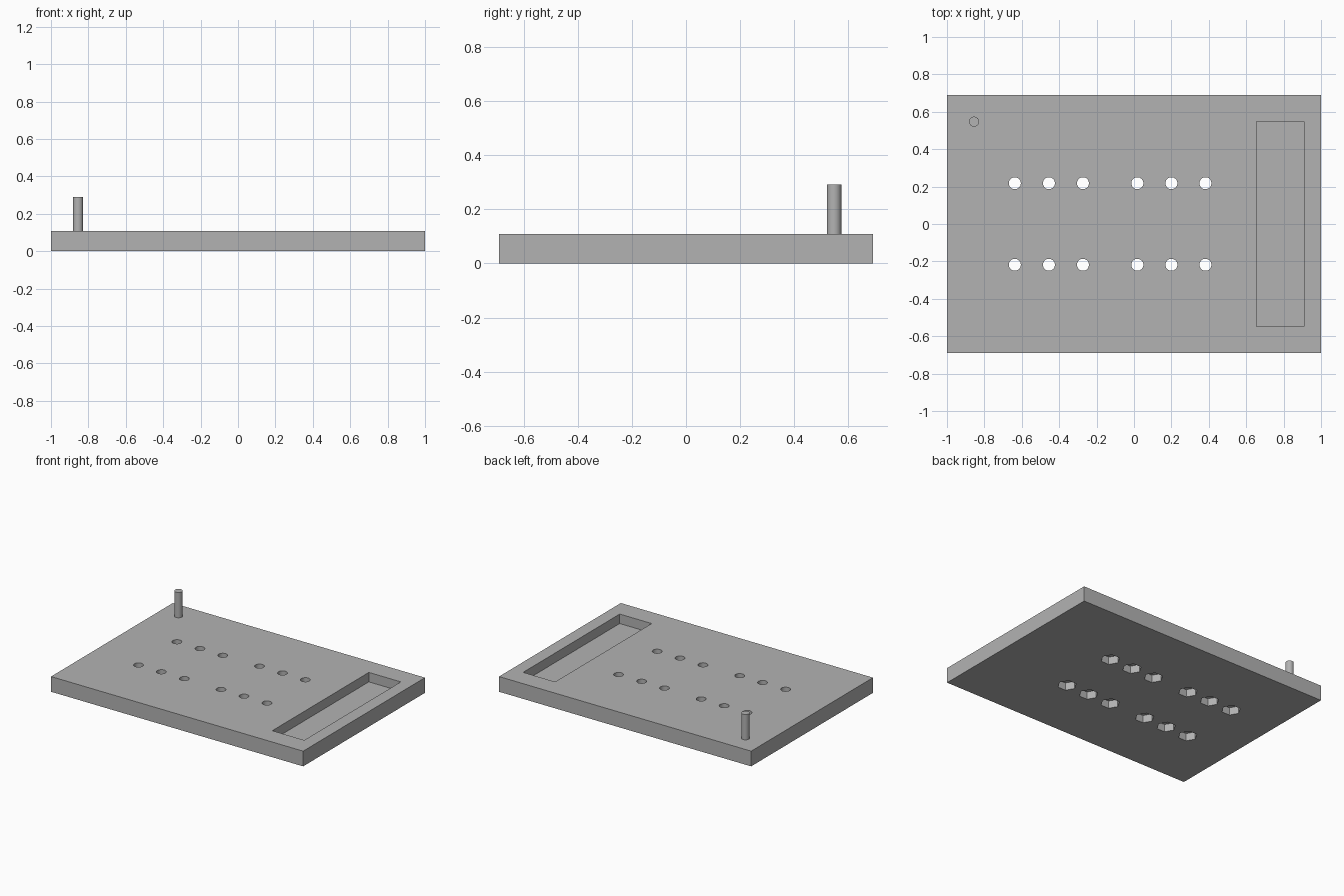
import bpy, bmesh, math
from mathutils import Matrix

if "Cube" in bpy.data.objects:
    bpy.data.objects.remove(bpy.data.objects["Cube"], do_unlink=True)

THICK = 0.109

grey = bpy.data.materials.new("plain grey")
grey.use_nodes = True
COLOUR = (0.45, 0.45, 0.45, 1)
grey.diffuse_color = COLOUR
grey.node_tree.nodes["Principled BSDF"].inputs["Base Color"].default_value = COLOUR


def finish(name, bm):
    mesh = bpy.data.meshes.new(name)
    bm.to_mesh(mesh)
    bm.free()
    mesh.materials.append(grey)
    obj = bpy.data.objects.new(name, mesh)
    bpy.context.collection.objects.link(obj)
    return obj


def box(name, x0, x1, y0, y1, z0, z1):
    bm = bmesh.new()
    place = Matrix.Translation(((x0 + x1) / 2, (y0 + y1) / 2, (z0 + z1) / 2))
    size = Matrix.Diagonal((x1 - x0, y1 - y0, z1 - z0, 1))
    bmesh.ops.create_cube(bm, size=1, matrix=place @ size)
    return finish(name, bm)


def prisms(name, spots, radius, sides, z0, z1):
    # Upright prisms with a corner pointing along x
    bm = bmesh.new()
    turn = Matrix.Rotation(math.pi / 2, 4, "Z")
    for x, y in spots:
        place = Matrix.Translation((x, y, (z0 + z1) / 2))
        bmesh.ops.create_cone(bm, cap_ends=True, segments=sides, radius1=radius,
                              radius2=radius, depth=z1 - z0, matrix=place @ turn)
    return finish(name, bm)


def cut(target, cutter):
    mod = target.modifiers.new(cutter.name, "BOOLEAN")
    mod.operation = "DIFFERENCE"
    mod.solver = "EXACT"
    mod.object = cutter
    bpy.context.view_layer.objects.active = target
    bpy.ops.object.modifier_apply(modifier=mod.name)
    bpy.data.objects.remove(cutter, do_unlink=True)


def smooth(obj):
    bpy.ops.object.select_all(action="DESELECT")
    obj.select_set(True)
    bpy.context.view_layer.objects.active = obj
    bpy.ops.object.shade_smooth_by_angle(angle=math.radians(30))


# Base plate with a long tray recess near its left end
plate = box("base_plate", -1, 1, -0.69, 0.69, 0, THICK)
cut(plate, box("tray_cutter", 0.655, 0.909, -0.547, 0.547, THICK - 0.068, 0.2))

# Two rows of screw holes in groups of three, with hexagonal nut pockets below
spots = [(start + i * 0.182, side * 0.218)
         for start in (-0.637, 0.018) for i in range(3) for side in (-1, 1)]
cut(plate, prisms("hole_cutter", spots, 0.032, 32, -0.1, 0.2))
cut(plate, prisms("nut_pocket_cutter", spots, 0.063, 6, -0.1, 0.054))
smooth(plate)

# Upright pin at the back right corner
pin = prisms("locating_pin", [(-0.855, 0.547)], 0.027, 32, THICK - 0.01, 0.291)
smooth(pin)
